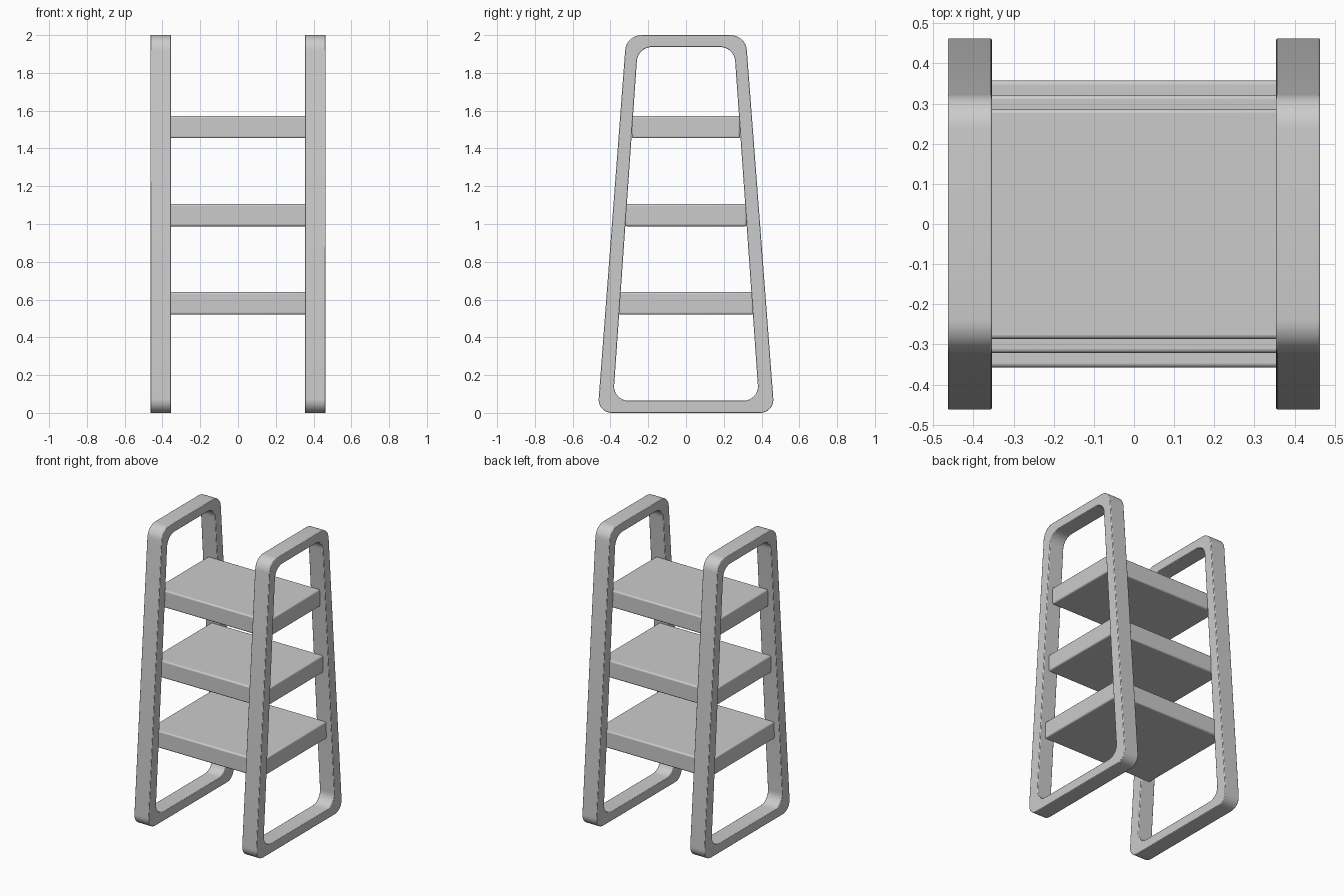
import bpy, bmesh, math
from mathutils import Vector

if "Cube" in bpy.data.objects:
    bpy.data.objects.remove(bpy.data.objects["Cube"], do_unlink=True)

# Single grey paint
grey = bpy.data.materials.new("light_grey")
grey.use_nodes = True
GREY = (0.6, 0.6, 0.6, 1)
grey.diffuse_color = GREY
grey.node_tree.nodes["Principled BSDF"].inputs["Base Color"].default_value = GREY


def rounded_trapezoid(y_low, y_high, z_low, z_high, r_low, r_high, steps=8):
    """Points (y, z) of a trapezoid with rounded corners."""
    corners = [(y_low, z_low, r_low), (y_high, z_high, r_high),
               (-y_high, z_high, r_high), (-y_low, z_low, r_low)]
    points = []
    for i, (y, z, r) in enumerate(corners):
        here = Vector((y, z))
        to_prev = (Vector(corners[i - 1][:2]) - here).normalized()
        to_next = (Vector(corners[(i + 1) % 4][:2]) - here).normalized()
        half = to_prev.angle(to_next) / 2
        centre = here + (to_prev + to_next).normalized() * r / math.sin(half)
        start = here + to_prev * r / math.tan(half) - centre
        end = here + to_next * r / math.tan(half) - centre
        for k in range(steps + 1):
            t = k / steps
            sweep = start.angle(end)
            arc = (start * math.sin((1 - t) * sweep) + end * math.sin(t * sweep)) / math.sin(sweep)
            points.append(centre + arc)
    return points


def finish(bm, name, bevel, segments):
    bmesh.ops.recalc_face_normals(bm, faces=bm.faces)
    mesh = bpy.data.meshes.new(name)
    bm.to_mesh(mesh)
    bm.free()
    obj = bpy.data.objects.new(name, mesh)
    bpy.context.collection.objects.link(obj)
    mesh.materials.append(grey)
    mod = obj.modifiers.new("Bevel", "BEVEL")
    mod.width, mod.segments = bevel, segments
    mod.limit_method, mod.angle_limit = "ANGLE", math.radians(40)
    bpy.ops.object.select_all(action="DESELECT")
    obj.select_set(True)
    bpy.context.view_layer.objects.active = obj
    bpy.ops.object.shade_smooth_by_angle(angle=math.radians(35))
    return obj


# Side frames: rounded trapezoid rings
def side_frame(name, x_min, x_max):
    outer = rounded_trapezoid(0.468, 0.316, 0, 2, 0.07, 0.085)
    inner = rounded_trapezoid(0.386, 0.255, 0.065, 1.937, 0.075, 0.08)
    bm = bmesh.new()
    rings = [[bm.verts.new((x, p.x, p.y)) for p in loop]
             for loop, x in ((outer, x_min), (outer, x_max), (inner, x_max), (inner, x_min))]
    n = len(outer)
    for a in range(4):
        r, s = rings[a], rings[(a + 1) % 4]
        for i in range(n):
            j = (i + 1) % n
            bm.faces.new((r[i], r[j], s[j], s[i]))
    finish(bm, name, 0.004, 2)


side_frame("left_frame", 0.354, 0.464)
side_frame("right_frame", -0.464, -0.354)

# Steps: slabs reaching into the frame openings
for name, z, half_depth in (("lower_step", 0.58, 0.357),
                            ("middle_step", 1.047, 0.321),
                            ("upper_step", 1.513, 0.286)):
    bm = bmesh.new()
    bmesh.ops.create_cube(bm, size=1)
    bmesh.ops.scale(bm, verts=bm.verts, vec=(0.85, 2 * half_depth, 0.118))
    bmesh.ops.translate(bm, verts=bm.verts, vec=(0, 0, z))
    finish(bm, name, 0.01, 3)
